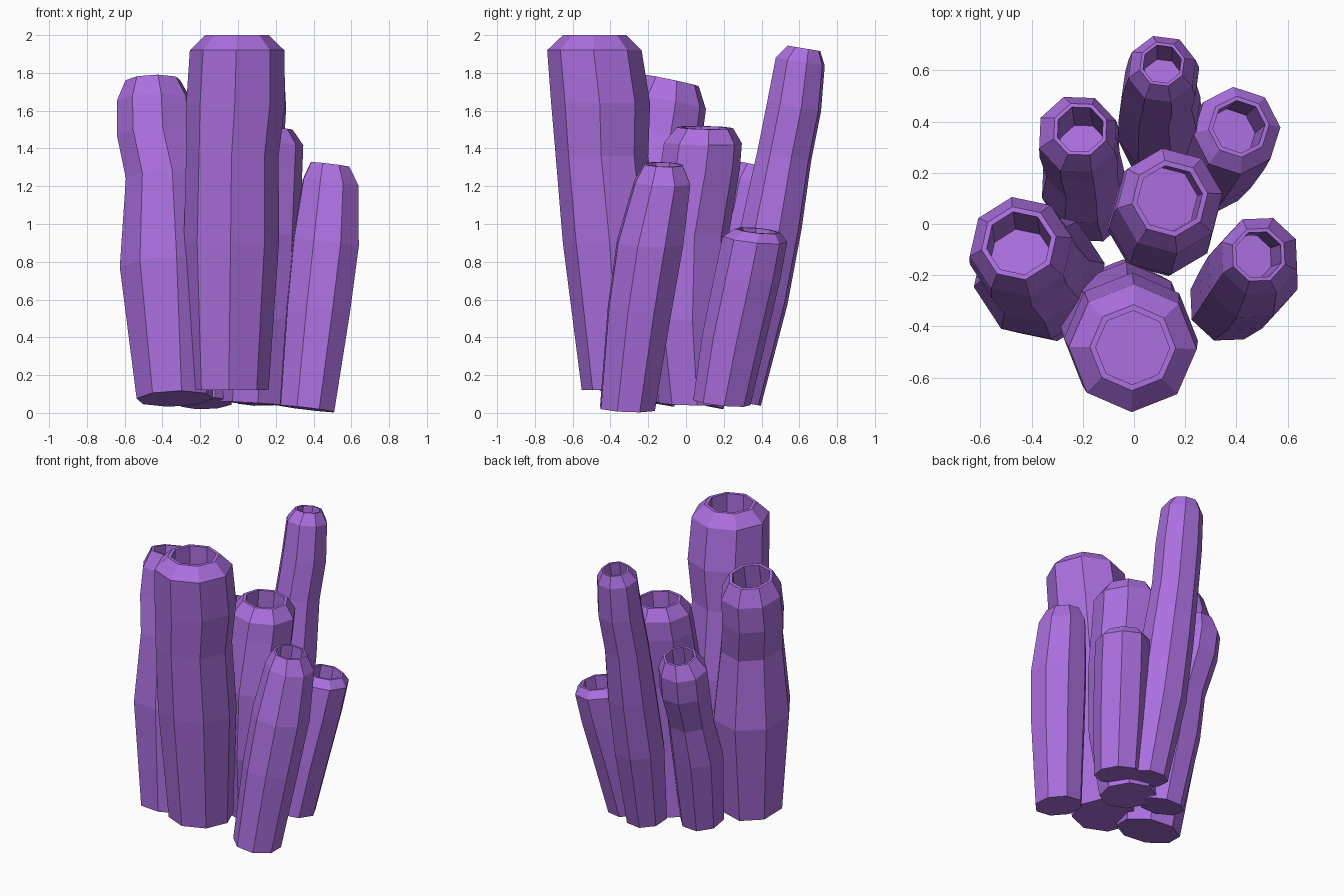
import bpy, bmesh, math
from mathutils import Vector

mat = bpy.data.materials.new("sponge_purple")
mat.diffuse_color = (0.41, 0.16, 0.74, 1)


def tube(name, normal, rings, sides=8, phase=0.0, depth=0.33):
    """Loft outer rings (x, y, z, radius), then turn in over the lip to a hollow with a floor."""
    n = Vector(normal).normalized()
    u = Vector((1, 0, 0)) - n * n.x
    u.normalize()
    v = n.cross(u)
    levels = [(Vector(r[:3]), r[3]) for r in rings]
    top, r_top = levels[-1]
    levels += [(top, r_top * 0.86), (top - n * depth, r_top * 0.86)]
    bm = bmesh.new()
    loops = []
    for c, r in levels:
        loop = []
        for i in range(sides):
            a = math.radians(phase) + 2 * math.pi * i / sides
            loop.append(bm.verts.new(c + (u * math.cos(a) + v * math.sin(a)) * r))
        loops.append(loop)
    for lo, hi in zip(loops, loops[1:]):
        for i in range(sides):
            j = (i + 1) % sides
            bm.faces.new((lo[i], lo[j], hi[j], hi[i]))
    bm.faces.new(loops[0][::-1])   # base
    bm.faces.new(loops[-1])        # floor of the hollow
    me = bpy.data.meshes.new(name)
    bm.to_mesh(me)
    bm.free()
    me.materials.append(mat)
    ob = bpy.data.objects.new(name, me)
    bpy.context.collection.objects.link(ob)


# tallest tube at the front
tube("front_tube", (0, 0, 1), [
    (-.045, -.345, .12, .207), (-.035, -.40, .90, .252), (-.03, -.445, 1.36, .245),
    (-.012, -.452, 1.64, .262), (-.005, -.485, 1.92, .250), (-.005, -.483, 2.0, .168)],
    phase=-91)

# wide tube on the left
tube("left_tube", (-.03, .21, 1), [
    (-.335, -.26, .075, .205), (-.37, -.20, .77, .26), (-.385, -.18, 1.24, .212),
    (-.435, -.12, 1.47, .21), (-.442, -.09, 1.65, .203), (-.45, -.075, 1.76, .148)], phase=10)

# slim tube behind the left one
tube("back_left_tube", (-.03, .22, 1), [
    (-.17, .065, .05, .145), (-.20, .16, .55, .17), (-.20, .235, .82, .152),
    (-.215, .32, 1.06, .165), (-.22, .35, 1.22, .16), (-.21, .37, 1.31, .11)], phase=20)

# tall slender tube at the back
tube("back_tube", (0, .17, 1), [
    (.12, .265, .06, .138), (.10, .375, .60, .17), (.10, .455, 1.0, .165),
    (.095, .52, 1.36, .150), (.11, .572, 1.62, .150), (.11, .605, 1.86, .136),
    (.11, .625, 1.93, .09)], phase=15)

# tube in the middle
tube("centre_tube", (.06, .02, 1), [
    (.08, .035, .05, .18), (.105, .005, .50, .21), (.115, .015, .95, .215),
    (.13, .075, 1.30, .213), (.14, .09, 1.43, .208), (.14, .10, 1.51, .15)], phase=8)

# shortest tube, back right
tube("back_right_tube", (.12, .10, 1), [
    (.29, .19, .055, .153), (.33, .255, .40, .17), (.375, .325, .72, .175),
    (.402, .365, .92, .172), (.41, .38, .965, .12)], phase=5)

# low tube on the right
tube("right_tube", (.12, .04, 1), [
    (.365, -.31, .022, .155), (.425, -.245, .55, .18), (.465, -.19, .90, .187),
    (.49, -.125, 1.22, .158), (.487, -.12, 1.315, .11)], phase=25)
